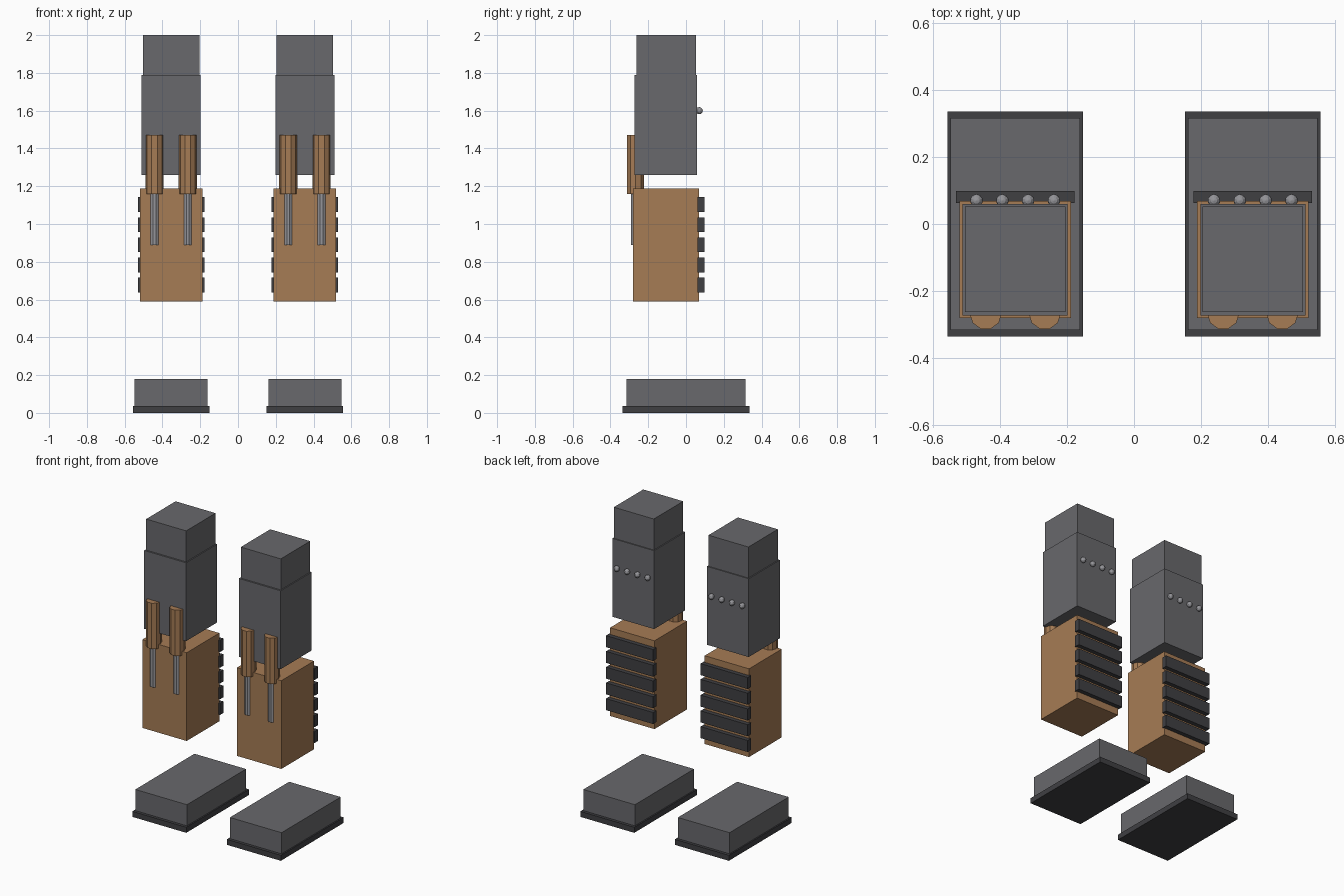
import bpy
import math

if "Cube" in bpy.data.objects:
    bpy.data.objects.remove(bpy.data.objects["Cube"])


def material(name, rgb):
    m = bpy.data.materials.new(name)
    m.diffuse_color = (*rgb, 1)
    m.use_nodes = True
    m.node_tree.nodes["Principled BSDF"].inputs["Base Color"].default_value = m.diffuse_color
    return m


grey = material("charcoal", (0.14, 0.14, 0.15))
dark = material("dark_rubber", (0.05, 0.05, 0.055))
brown = material("tan", (0.38, 0.2, 0.09))
steel = material("steel", (0.3, 0.3, 0.32))


def finish(name, mat):
    ob = bpy.context.object
    ob.name = name
    ob.data.materials.append(mat)
    return ob


def box(name, cx, width, y0, y1, z0, z1, mat):
    bpy.ops.mesh.primitive_cube_add(size=1, location=(cx, (y0 + y1) / 2, (z0 + z1) / 2))
    ob = finish(name, mat)
    ob.scale = (width, y1 - y0, z1 - z0)
    bpy.ops.object.transform_apply(location=False, rotation=False, scale=True)


def rod(name, x, y, r, z0, z1, mat):
    # ten-sided, with a flat facing the front
    bpy.ops.mesh.primitive_cylinder_add(vertices=10, radius=r, depth=z1 - z0,
                                        location=(x, y, (z0 + z1) / 2),
                                        rotation=(0, 0, math.pi / 2))
    finish(name, mat)


for side, s in (("left", -1), ("right", 1)):
    cx = 0.354 * s

    # foot
    box(f"{side}_sole", cx, 0.404, -0.336, 0.336, 0, 0.037, dark)
    box(f"{side}_foot", cx, 0.386, -0.316, 0.316, 0.037, 0.18, grey)

    # shin and thigh
    box(f"{side}_shin", cx, 0.332, -0.28, 0.069, 0.59, 1.187, brown)
    box(f"{side}_thigh", cx, 0.313, -0.273, 0.059, 1.26, 1.79, grey)
    box(f"{side}_thigh_top", cx, 0.299, -0.262, 0.052, 1.79, 2.0, grey)

    # calf slats
    for i in range(5):
        z = 0.677 + 0.1065 * i
        box(f"{side}_calf_slat_{i + 1}", cx, 0.352, 0.062, 0.098, z - 0.039, z + 0.039, dark)

    # knee pistons
    for i, dx in enumerate((-0.088, 0.088)):
        rod(f"{side}_piston_sleeve_{i + 1}", cx + dx, -0.267, 0.0478, 1.16, 1.47, brown)
        rod(f"{side}_piston_rod_{i + 1}", cx + dx, -0.267, 0.025, 0.89, 1.18, steel)

    # rivets on the back of the thigh
    for i in range(4):
        bpy.ops.mesh.primitive_uv_sphere_add(segments=10, ring_count=6, radius=0.019,
                                             location=(cx + 0.077 * (i - 1.5), 0.07, 1.6))
        finish(f"{side}_rivet_{i + 1}", steel)
